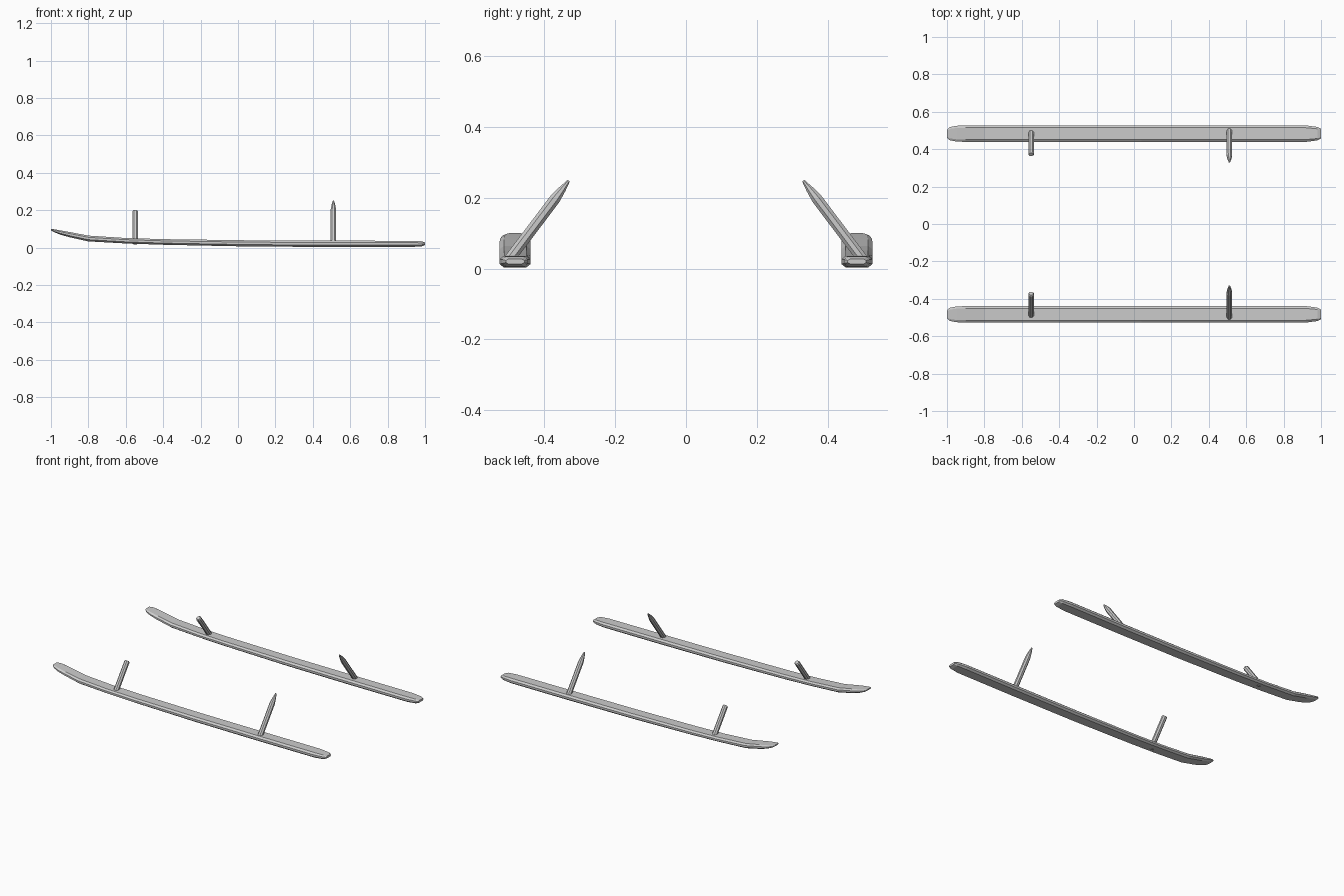
import bpy, bmesh, math
from mathutils import Vector

if "Cube" in bpy.data.objects:
    bpy.data.objects.remove(bpy.data.objects["Cube"])

Y = 0.483  # distance of each runner from the centre line


def loft(name, rings):
    """Join rings of points into a closed, capped tube."""
    bm = bmesh.new()
    loops = [[bm.verts.new(p) for p in ring] for ring in rings]
    n = len(loops[0])
    for a, b in zip(loops, loops[1:]):
        for i in range(n):
            j = (i + 1) % n
            bm.faces.new((a[i], a[j], b[j], b[i]))
    bm.faces.new(loops[0])
    bm.faces.new(loops[-1])
    bmesh.ops.recalc_face_normals(bm, faces=bm.faces)
    mesh = bpy.data.meshes.new(name)
    bm.to_mesh(mesh)
    bm.free()
    obj = bpy.data.objects.new(name, mesh)
    bpy.context.collection.objects.link(obj)
    return obj


def runner(side):
    # stations: x, bottom z, top z, half width
    stations = [(-1.0, 0.092, 0.100, 0.022), (-0.985, 0.083, 0.098, 0.035),
                (-0.95, 0.069, 0.092, 0.042), (-0.90, 0.055, 0.083, 0.044),
                (-0.80, 0.033, 0.064, 0.044), (-0.60, 0.022, 0.051, 0.044),
                (-0.40, 0.015, 0.045, 0.044), (0.04, 0.006, 0.039, 0.044),
                (0.50, 0.003, 0.037, 0.044), (0.92, 0.003, 0.036, 0.044),
                (0.98, 0.006, 0.034, 0.036), (1.0, 0.013, 0.027, 0.026)]
    rings = []
    for x, lo, hi, w in stations:
        bev = (hi - lo) * 0.3
        i = w * 0.72
        prof = [(-w, lo + bev), (-i, lo), (i, lo), (w, lo + bev),
                (w, hi - bev), (i, hi), (-i, hi), (-w, hi - bev)]
        rings.append([(x, side * Y + y, z) for y, z in prof])
    return rings


def strut(side, x, stops):
    # octagonal rod leaning inward; stops are (distance along rod, radius)
    base = Vector((x, side * 0.50, 0.025))
    axis = Vector((0, -side * 0.17, 0.225)).normalized()
    across = Vector((1, 0, 0))
    up = axis.cross(across)
    rings = []
    for d, r in stops:
        rings.append([base + axis * d + r * (math.cos(a) * across + math.sin(a) * up)
                      for a in [math.pi / 8 + k * math.pi / 4 for k in range(8)]])
    return rings


for side, label in ((-1, "near"), (1, "far")):
    # long ski-like runner with an upturned tip
    loft(f"runner_{label}", runner(side))
    # blunt strut near the upturned tip
    loft(f"blunt_strut_{label}",
         strut(side, -0.55, [(0, 0.0165), (0.207, 0.0165), (0.213, 0.012)]))
    # pointed strut near the tail
    loft(f"pointed_strut_{label}",
         strut(side, 0.51, [(0, 0.0165), (0.215, 0.0165), (0.25, 0.011), (0.28, 0.004)]))
